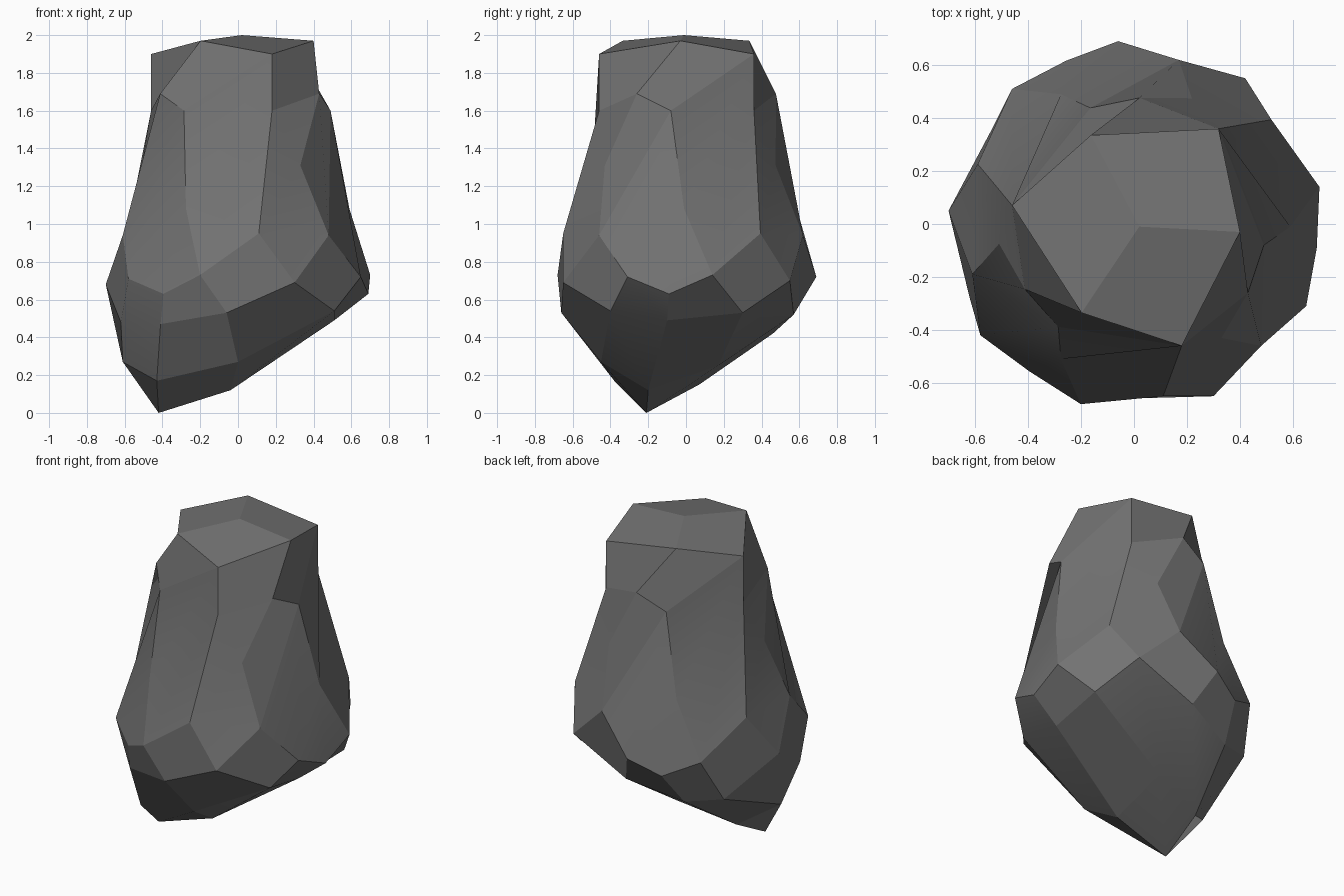
import bpy
import bmesh
import math
from mathutils import Matrix, Vector

cube = bpy.data.objects.get("Cube")
if cube:
    bpy.data.objects.remove(cube, do_unlink=True)

# Plain grey stone material
stone = bpy.data.materials.new("dark_grey_stone")
stone.use_nodes = True
colour = (0.17, 0.17, 0.17, 1.0)
stone.diffuse_color = colour
shader = stone.node_tree.nodes["Principled BSDF"]
shader.inputs["Base Color"].default_value = colour
shader.inputs["Roughness"].default_value = 0.9

# Corners of one third of the upper rock, turned three times about an upright axis
AXIS = Vector((.013, -.01, 0))
UPPER = {
    "crown": (.4, -.03, 1.97),
    "brow": (.18, -.46, 1.9),
    "ridge": (.43, -.26, 1.69),
    "neck": (.49, -.08, 1.6),
    "throat": (.18, -.46, 1.6),
    "hollow": (.33, -.43, 1.31),
    "chest": (.11, -.65, .95),
    "flank": (.59, -.01, 1.08),
    "dip": (.48, -.46, .94),
    "hip": (.7, .14, .73),
    "rim": (.69, -.09, .63),
}

# Corners of the leaning base, one per third
LOWER = {
    "bulge": [(.3, -.65, .69), (.42, .55, .7), (-.7, .05, .68)],
    "corner": [(.65, -.31, .72), (-.06, .69, .72), (-.58, -.42, .71)],
    "notch": [(-.06, -.66, .53), (.55, .3, .53), (-.53, .37, .46)],
    "edge": [(.51, -.4, .54), (.03, .57, .52), (-.62, -.28, .48)],
    "foot": [(0, -.45, .27), (-.05, .17, .25), (-.61, -.1, .27)],
    "belly": [(.51, -.1, .49), (-.31, .46, .42), (-.41, -.52, .47)],
    "toe": [(-.43, -.38, .17), (-.04, -.2, .12), (-.41, .07, .15)],
}

# Faces of one third; + and - reach into the neighbouring thirds
FACES = [
    "apex crown- brow crown",
    "crown brow throat ridge",
    "ridge neck brow+ crown",
    "brow neck- flank- throat",
    "throat flank- hip- chest",
    "throat chest hollow ridge",
    "chest bulge dip hollow",
    "ridge hollow dip neck",
    "neck dip corner flank",
    "dip bulge edge corner",
    "flank corner rim hip",
    "chest hip- notch bulge",
    "bulge notch foot edge",
    "hip- rim- belly- notch",
    "corner edge belly rim",
    "notch belly- toe foot",
    "edge foot toe+ belly",
    "tip toe foot toe+",
]


def build_rock():
    bm = bmesh.new()
    corners = {}
    for third in range(3):
        turn = Matrix.Rotation(math.tau * third / 3, 3, "Z")
        for name, place in UPPER.items():
            corners[name, third] = bm.verts.new(AXIS + turn @ (Vector(place) - AXIS))
        for name, places in LOWER.items():
            corners[name, third] = bm.verts.new(places[third])
    poles = {"apex": bm.verts.new((.02, -.01, 2)),
             "tip": bm.verts.new((-.42, -.21, 0))}

    def find(word, third):
        if word in poles:
            return poles[word]
        step = word.endswith("+") - word.endswith("-")
        return corners[word.rstrip("+-"), (third + step) % 3]

    for third in range(3):
        for face in FACES:
            bm.faces.new([find(word, third) for word in face.split()])
    bmesh.ops.recalc_face_normals(bm, faces=bm.faces)
    mesh = bpy.data.meshes.new("rock")
    bm.to_mesh(mesh)
    bm.free()
    mesh.materials.append(stone)
    rock = bpy.data.objects.new("rock", mesh)
    bpy.context.collection.objects.link(rock)
    return rock


rock = build_rock()

# Soft shading over shallow creases, crisp steep ones
bpy.ops.object.select_all(action="DESELECT")
rock.select_set(True)
bpy.context.view_layer.objects.active = rock
bpy.ops.object.shade_smooth_by_angle(angle=math.radians(15))
